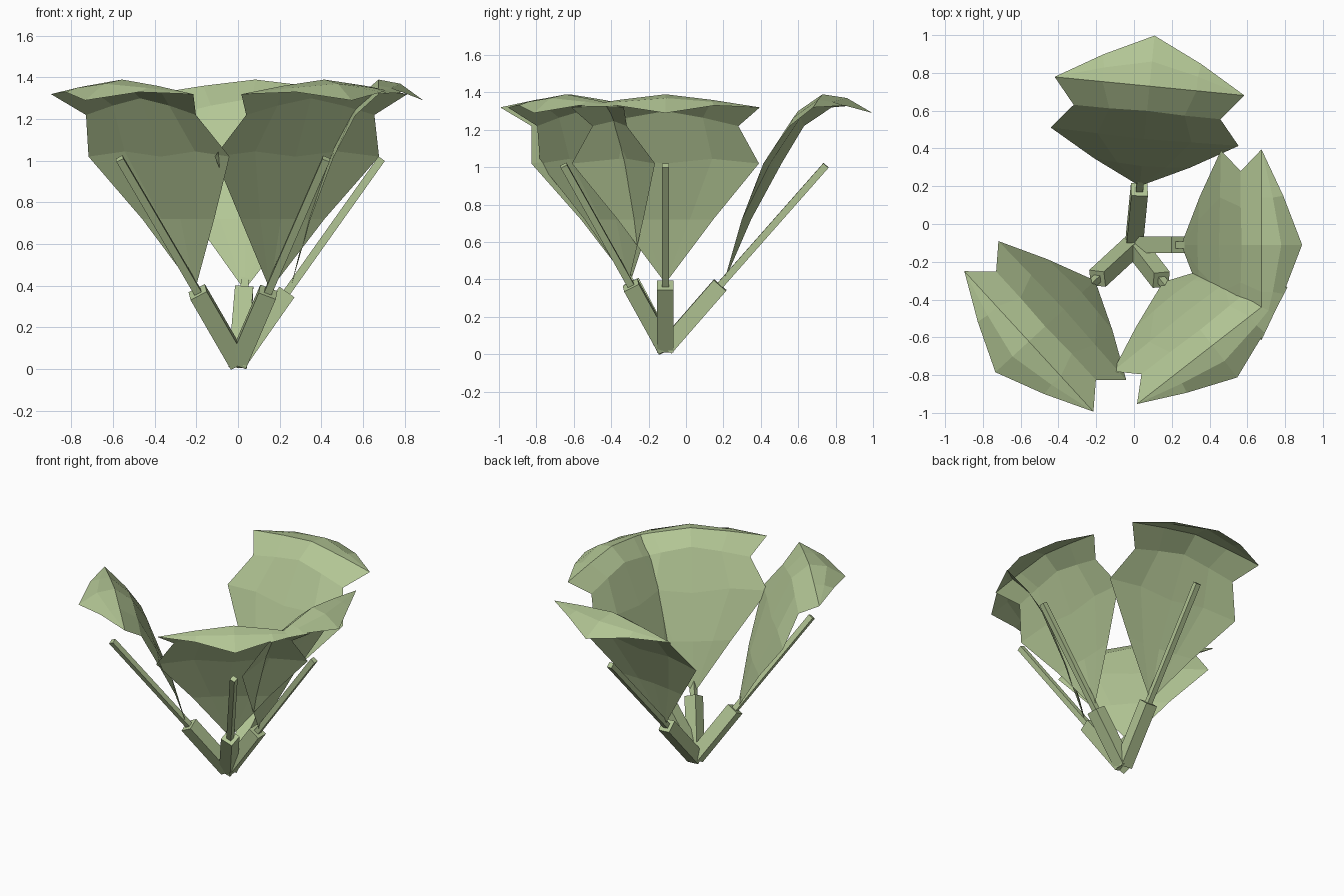
import bpy
import bmesh
from math import radians
from mathutils import Matrix, Vector

if "Cube" in bpy.data.objects:
    bpy.data.objects.remove(bpy.data.objects["Cube"], do_unlink=True)

# One pale leaf green for the whole plant
leaf_green = bpy.data.materials.new("pale leaf green")
leaf_green.use_nodes = True
green = (0.45, 0.565, 0.3, 1.0)
leaf_green.diffuse_color = green
leaf_green.node_tree.nodes["Principled BSDF"].inputs["Base Color"].default_value = green

# Foot of the plant, where the four branches meet
FOOT = Vector((0, -0.11, 0))

# Half leaf, base to drooping lip: each row runs midrib, middle, edge
# and each point is (outward, sideways, height)
BASE = (0.25, 0, 0.38)
TIP = (0.675, 0.505, 1.32)
LEAF_ROWS = [
    [BASE, BASE, BASE],
    [(0.335, 0, 0.72), (0.34, 0.13, 0.72), (0.348, 0.255, 0.72)],
    [(0.45, 0, 1.02), (0.455, 0.25, 1.045), (0.46, 0.5, 1.02)],
    [(0.57, 0, 1.3), (0.565, 0.2, 1.265), (0.565, 0.39, 1.22)],
    [(0.675, 0, 1.39), (0.675, 0.25, 1.36), TIP],
    [(0.78, 0, 1.37), (0.735, 0.25, 1.35), TIP],
    [(0.89, 0, 1.29), (0.79, 0.26, 1.33), TIP],
]


def place(point, azimuth, spread):
    """Move a point of the upright branch plane to its place in the plant."""
    out, side, height = point
    turn = Matrix.Rotation(radians(azimuth), 3, "Z")
    return FOOT + turn @ Vector((out * spread, side, height))


def finish(name, bm):
    """Turn the mesh into a named object."""
    mesh = bpy.data.meshes.new(name)
    bm.to_mesh(mesh)
    bm.free()
    mesh.materials.append(leaf_green)
    obj = bpy.data.objects.new(name, mesh)
    bpy.context.collection.objects.link(obj)


def leaf(name, azimuth, spread):
    """Folded sheet, mirrored across its midrib."""
    bm = bmesh.new()
    grid = []
    for mid, middle, edge in LEAF_ROWS:
        flip = [(p[0], -p[1], p[2]) for p in (edge, middle)]
        row = (*flip, mid, middle, edge)
        grid.append([bm.verts.new(place(p, azimuth, spread)) for p in row])
    for low, high in zip(grid, grid[1:]):
        for i in range(len(low) - 1):
            bm.faces.new((low[i], low[i + 1], high[i + 1], high[i]))
    bmesh.ops.remove_doubles(bm, verts=bm.verts, dist=0.001)
    finish(name, bm)


def bar(name, start, end, width, azimuth, spread):
    """Square bar tilted from upright so that it runs between two points."""
    a, b = (place(p, azimuth, spread) for p in (start, end))
    axis = b - a
    bm = bmesh.new()
    bmesh.ops.create_cube(bm, size=1)
    bm.transform(Matrix.Diagonal((width, width, axis.length, 1)))
    lean = Vector((0, 0, 1)).rotation_difference(axis).to_matrix().to_4x4()
    bm.transform(Matrix.Translation((a + b) / 2) @ lean)
    finish(name, bm)


# Four branches: direction in degrees and how far each leans out
BRANCHES = {
    "left": (0, 1.0),
    "back": (84.4, 1.25),
    "front_right": (222.6, 1.12),
    "front_left": (-52.1, 1.0),
}
for side, (azimuth, spread) in BRANCHES.items():
    bar("branch_" + side, (0, 0, 0.035), (0.235, 0, 0.37), 0.088, azimuth, spread)
    bar("stalk_" + side, (0.225, 0, 0.355), (0.69, 0, 1.01), 0.037, azimuth, spread)
    leaf("leaf_" + side, azimuth, spread)
